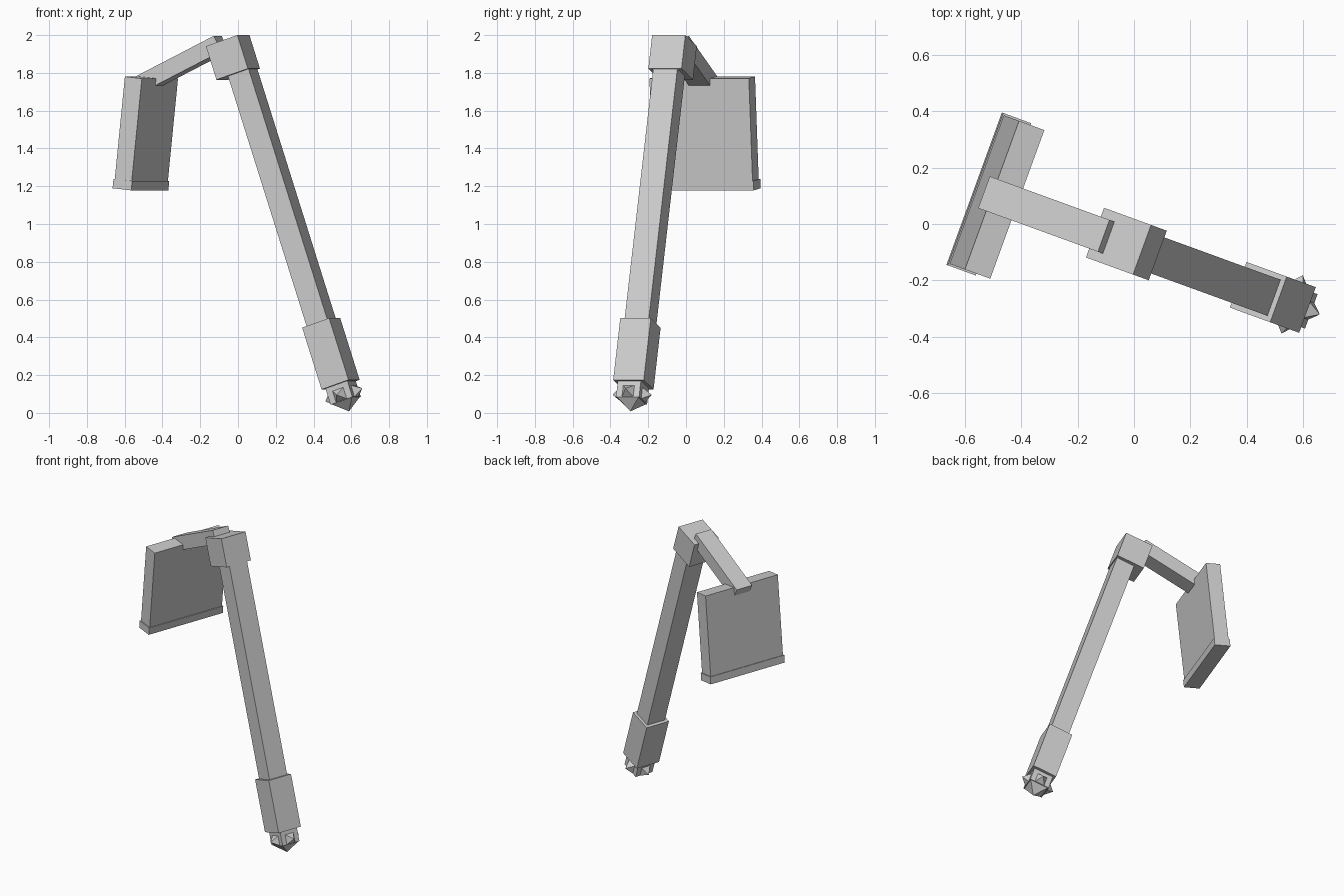
import bpy
import bmesh
from math import radians
from mathutils import Matrix, Vector

old = bpy.data.objects.get("Cube")
if old:
    bpy.data.objects.remove(old, do_unlink=True)

# Single plain grey
grey = bpy.data.materials.new("plain_grey")
grey.use_nodes = True
colour = (0.6, 0.6, 0.6, 1)
grey.diffuse_color = colour
grey.node_tree.nodes["Principled BSDF"].inputs["Base Color"].default_value = colour

YAW = Matrix.Rotation(radians(-20), 4, 'Z')
MID = -0.076  # shared centre plane across the width


def placed(along, z, tilt):
    """Frame in the hammer's own plane, tilted by an angle in degrees."""
    return YAW @ Matrix.Translation((along, MID, z)) @ Matrix.Rotation(radians(tilt), 4, 'Y')


def finish(name, bm, matrix):
    mesh = bpy.data.meshes.new(name)
    bm.to_mesh(mesh)
    bm.free()
    mesh.materials.append(grey)
    obj = bpy.data.objects.new(name, mesh)
    obj.matrix_world = matrix
    bpy.context.collection.objects.link(obj)
    return obj


def box(name, size, frame, offset=(0, 0, 0)):
    bm = bmesh.new()
    bmesh.ops.create_cube(bm, size=1)
    bmesh.ops.scale(bm, vec=size, verts=bm.verts)
    return finish(name, bm, frame @ Matrix.Translation(offset))


def spike(name, base, height, start, direction, frame):
    """Four-sided pyramid with square base, pointing along direction."""
    bm = bmesh.new()
    bmesh.ops.create_cone(bm, cap_ends=True, segments=4, radius1=base * 0.7071,
                          radius2=0, depth=height)
    bmesh.ops.remove_doubles(bm, verts=bm.verts, dist=0.0001)
    bmesh.ops.rotate(bm, verts=bm.verts, matrix=Matrix.Rotation(radians(45), 3, 'Z'))
    bmesh.ops.translate(bm, verts=bm.verts, vec=(0, 0, height / 2))
    d = Vector(direction)
    turn = Vector((0, 0, 1)).rotation_difference(d).to_matrix().to_4x4()
    return finish(name, bm, frame @ Matrix.Translation(start) @ turn)


# Handle: head block, shaft and grip
LEAN = -18.5
box("head_block", (0.187, 0.187, 0.187), placed(-0.001, 1.882, LEAN))
box("shaft", (0.122, 0.136, 1.5), placed(0.272, 1.15, LEAN))
grip = placed(0.551, 0.313, LEAN)
GRIP_LENGTH = 0.345
box("grip", (0.16, 0.172, GRIP_LENGTH), grip)

# Spiked pommel
pommel = grip @ Matrix.Translation((0, 0, -GRIP_LENGTH / 2))
box("pommel_hub", (0.13, 0.13, 0.1), pommel, (0, 0, -0.04))
sides = {"left": (1, 0, 0), "right": (-1, 0, 0), "front": (0, -1, 0), "back": (0, 1, 0)}
for side, d in sides.items():
    start = Vector(d) * 0.063 + Vector((0, 0, -0.057))
    spike(side + "_spike", 0.066, 0.047, start, d, pommel)
spike("end_spike", 0.13, 0.064, (0, 0, -0.085), (0, 0.0001, -1), pommel)

# Arm sloping down to the blade
box("arm", (0.502, 0.12, 0.092), placed(-0.292, 1.845, -26))

# Blade panel with a slightly wider cutting lip
blade = placed(-0.491, 1.48, 6)
box("blade_panel", (0.096, 0.56, 0.594), blade)
box("blade_lip", (0.106, 0.574, 0.05), blade, (0, 0, -0.273))
